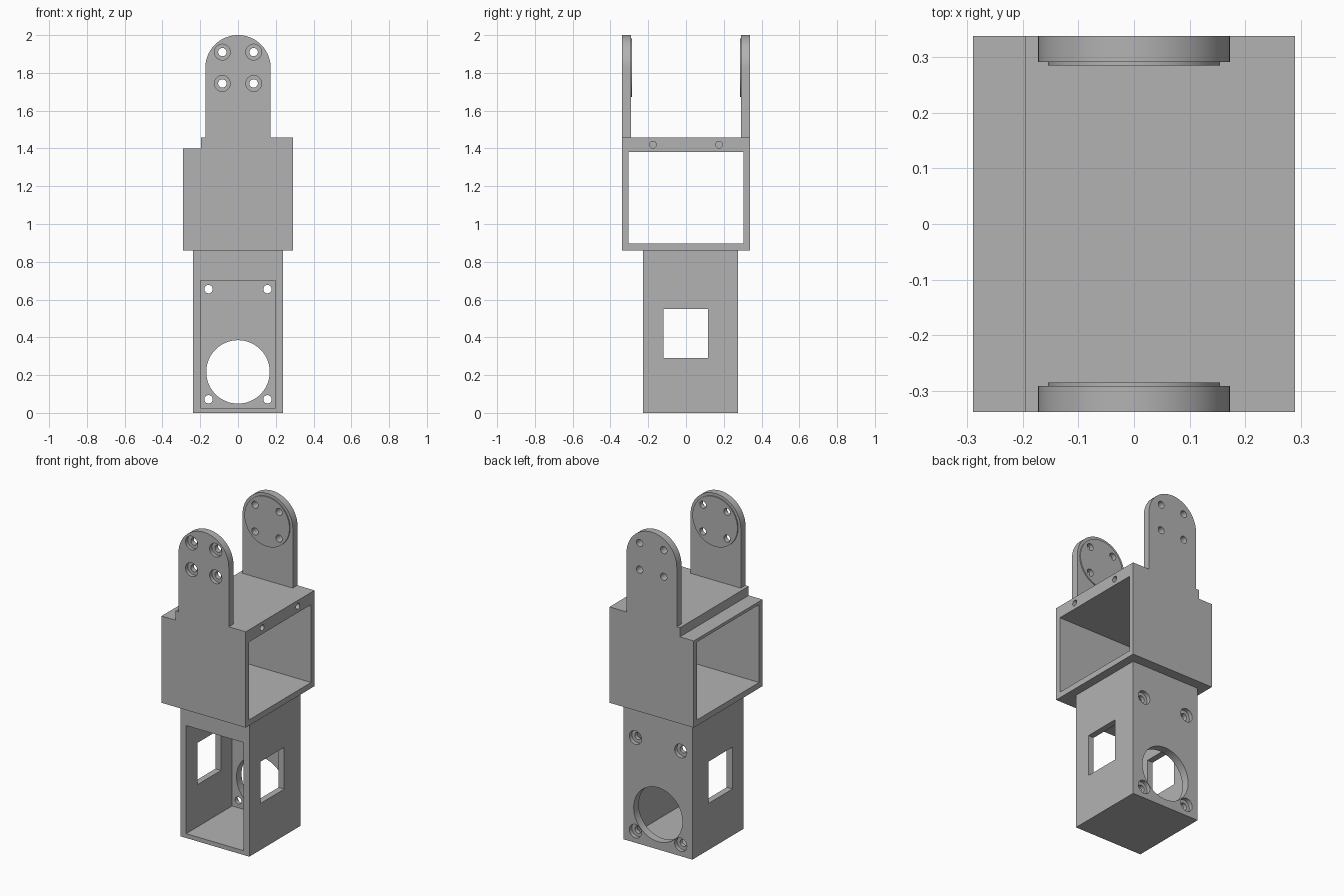
import bpy
import bmesh
import math
from mathutils import Matrix, Vector

cube = bpy.data.objects.get("Cube")
if cube:
    bpy.data.objects.remove(cube, do_unlink=True)

grey = bpy.data.materials.new("plain_grey")
grey.use_nodes = True
colour = (0.45, 0.45, 0.45, 1)
grey.diffuse_color = colour
grey.node_tree.nodes["Principled BSDF"].inputs["Base Color"].default_value = colour


def finish(name, bm):
    bmesh.ops.recalc_face_normals(bm, faces=bm.faces)
    mesh = bpy.data.meshes.new(name)
    bm.to_mesh(mesh)
    bm.free()
    mesh.materials.append(grey)
    obj = bpy.data.objects.new(name, mesh)
    bpy.context.collection.objects.link(obj)
    return obj


def box(name, low, high):
    low, high = Vector(low), Vector(high)
    bm = bmesh.new()
    bmesh.ops.create_cube(bm, size=1)
    bmesh.ops.scale(bm, vec=high - low, verts=bm.verts)
    bmesh.ops.translate(bm, vec=(low + high) / 2, verts=bm.verts)
    return finish(name, bm)


def rod(name, axis, radius, start, end, a, b, sides=32):
    """Cylinder along x (a, b = y, z) or along y (a, b = x, z)."""
    bm = bmesh.new()
    bmesh.ops.create_cone(bm, cap_ends=True, segments=sides, radius1=radius,
                          radius2=radius, depth=abs(end - start))
    turn = Matrix.Rotation(math.pi / 2, 4, "Y" if axis == "x" else "X")
    mid = (start + end) / 2
    place = Matrix.Translation((mid, a, b) if axis == "x" else (a, mid, b))
    bmesh.ops.transform(bm, matrix=place @ turn, verts=bm.verts)
    return finish(name, bm)


def combine(target, tools, operation="DIFFERENCE"):
    for tool in tools:
        tool.hide_render = True
        mod = target.modifiers.new("solid", "BOOLEAN")
        mod.operation = operation
        mod.solver = "EXACT"
        mod.object = tool
        bpy.context.view_layer.objects.active = target
        bpy.ops.object.modifier_apply(modifier=mod.name)
        bpy.data.objects.remove(tool, do_unlink=True)


def smooth(obj):
    bpy.ops.object.select_all(action="DESELECT")
    obj.select_set(True)
    bpy.context.view_layer.objects.active = obj
    bpy.ops.object.shade_smooth_by_angle(angle=math.radians(30))


# Lower housing: open at the front, round opening in the back wall
lower = box("lower_housing", (-0.237, -0.227, 0), (0.237, 0.275, 0.86))
cutters = [
    box("cavity", (-0.198, -0.4, 0.027), (0.198, 0.225, 0.7)),
    box("side_window", (-0.4, -0.118, 0.29), (0.4, 0.116, 0.55)),
    rod("round_opening", "y", 0.168, 0.15, 0.4, 0, 0.217, 64),
]
for x in (-0.156, 0.156):
    for z in (0.072, 0.655):
        cutters.append(rod("screw_hole", "y", 0.022, 0.15, 0.4, x, z))
        cutters.append(rod("screw_recess", "y", 0.042, 0.25, 0.4, x, z))
combine(lower, cutters)
smooth(lower)

# Upper housing: sideways tunnel, lowered ledge on one edge, two blind holes
upper = box("upper_housing", (-0.29, -0.338, 0.86), (0.29, 0.338, 1.457))
cutters = [
    box("tunnel", (-0.4, -0.305, 0.896), (0.4, 0.305, 1.381)),
    box("ledge", (-0.4, -0.5, 1.4), (-0.195, 0.5, 1.6)),
]
for y in (-0.175, 0.175):
    cutters.append(rod("blind_hole", "x", 0.018, 0.15, 0.4, y, 1.42))
combine(upper, cutters)
smooth(upper)

# Rounded ears with a thin inner pad and four screw holes each
RADIUS, CENTRE = 0.173, 1.827
for name, side in (("front_ear", -1), ("back_ear", 1)):
    outer, inner, pad = side * 0.338, side * 0.292, side * 0.285
    bm = bmesh.new()
    outline = [(-RADIUS, 1.457), (RADIUS, 1.457)]
    for i in range(49):
        t = math.pi * i / 48
        outline.append((RADIUS * math.cos(t), CENTRE + RADIUS * math.sin(t)))
    face = bm.faces.new([bm.verts.new((x, outer, z)) for x, z in outline])
    grown = bmesh.ops.extrude_face_region(bm, geom=[face], use_keep_orig=True)
    moved = [v for v in grown["geom"] if isinstance(v, bmesh.types.BMVert)]
    bmesh.ops.translate(bm, vec=(0, inner - outer, 0), verts=moved)
    ear = finish(name, bm)
    middle = (outer + inner) / 2
    combine(ear, [rod("pad", "y", 0.155, middle, pad, 0, CENTRE, 64)], "UNION")
    holes = []
    for x in (-0.083, 0.083):
        for dz in (-0.083, 0.083):
            holes.append(rod("ear_hole", "y", 0.022, side * 0.2, side * 0.4, x, CENTRE + dz))
            if side < 0:
                holes.append(rod("ear_recess", "y", 0.042, -0.315, -0.4, x, CENTRE + dz))
    combine(ear, holes)
    smooth(ear)
